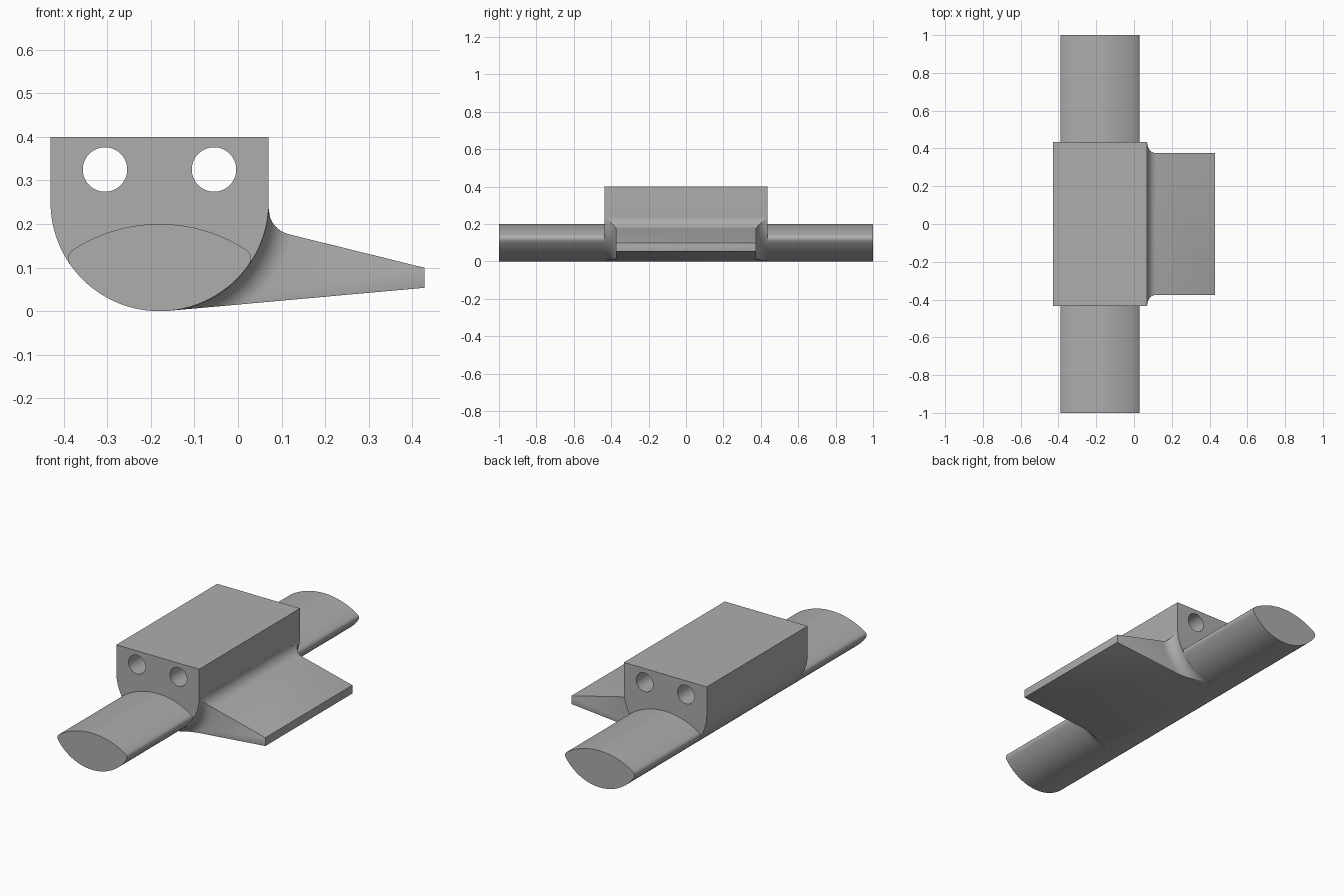
import bpy, bmesh, math
from math import sin, cos, acos, atan2, sqrt, hypot, radians, pi

if "Cube" in bpy.data.objects:
    bpy.data.objects.remove(bpy.data.objects["Cube"])

CX, CZ, R = -0.18, 0.25, 0.25        # centre and radius of the rounded underside
FX, FZ, FR = 0.13, 0.235, 0.06       # fillet above the fin
BODY_Y, FIN_Y = 0.435, 0.375

grey = bpy.data.materials.new("grey")
grey.diffuse_color = (0.42, 0.42, 0.42, 1)
grey.use_nodes = True
grey.node_tree.nodes["Principled BSDF"].inputs["Base Color"].default_value = grey.diffuse_color


def arc(cx, cz, r, a0, a1, n):
    return [(cx + r * cos(a0 + (a1 - a0) * i / n), cz + r * sin(a0 + (a1 - a0) * i / n))
            for i in range(n + 1)]


def finish(name, bm):
    bmesh.ops.recalc_face_normals(bm, faces=bm.faces)
    me = bpy.data.meshes.new(name)
    bm.to_mesh(me)
    bm.free()
    me.materials.append(grey)
    ob = bpy.data.objects.new(name, me)
    bpy.context.collection.objects.link(ob)
    bpy.ops.object.select_all(action='DESELECT')
    ob.select_set(True)
    bpy.context.view_layer.objects.active = ob
    bpy.ops.object.shade_smooth_by_angle(angle=radians(30))
    return ob


def prism(loops, y0, y1):
    """Extrude an outline and its holes along y."""
    bm = bmesh.new()
    ends = ([], [])
    for pts in loops:
        rings = [[bm.verts.new((x, y, z)) for x, z in pts] for y in (y0, y1)]
        n = len(pts)
        for i in range(n):
            j = (i + 1) % n
            bm.faces.new((rings[0][i], rings[0][j], rings[1][j], rings[1][i]))
        for k in (0, 1):
            ends[k].extend(bm.edges.get((rings[k][i], rings[k][(i + 1) % n])) for i in range(n))
        if len(loops) == 1:
            bm.faces.new(rings[0])
            bm.faces.new(rings[1])
    if len(loops) > 1:
        for e in ends:
            bmesh.ops.triangle_fill(bm, edges=e, use_beauty=True)
    return bm


# Body block: U-shaped section with two long through holes
outline = [(CX + R, 0.4), (CX - R, 0.4)] + arc(CX, CZ, R, pi, 2 * pi, 64)
holes = [arc(x, 0.325, 0.051, 0, 2 * pi, 40)[:-1] for x in (-0.305, -0.055)]
finish("body", prism([outline] + holes, -BODY_Y, BODY_Y))

# Shafts: lens-shaped section with softened corners
UR, UZ = 0.363, -0.163
t, u = acos(0.205 / R), acos(0.2 / UR)
lower = arc(CX, CZ, R, pi + t, 2 * pi - t, 48)
upper = arc(CX, UZ, UR, u, pi - u, 32)


def corner(p, c, q, n=6):
    return [tuple((1 - s) ** 2 * p[k] + 2 * s * (1 - s) * c[k] + s * s * q[k] for k in (0, 1))
            for s in (i / n for i in range(1, n))]


lens = (lower + corner(lower[-1], (CX + 0.217, 0.127), upper[0]) + upper
        + corner(upper[-1], (CX - 0.217, 0.127), lower[0]))
finish("front_shaft", prism([lens], -1, -BODY_Y + 0.005))
finish("back_shaft", prism([lens], BODY_Y - 0.005, 1))

# Fin: tapered wedge, tangent to the underside, filleted into the body on top
tang = radians(-84.9)
tx, tz = CX + R * cos(tang), CZ + R * sin(tang)
fillet = arc(FX, FZ, FR, radians(256), radians(177), 14)
fin = [(CX, CZ), (tx, tz), (0.428, 0.0537), (0.428, 0.0995)] + fillet
bm = prism([fin], -FIN_Y, FIN_Y)
edges = [e for e in bm.edges
         if (e.verts[0].co.x + e.verts[1].co.x) / 2 > 0.122
         and max(v.co.x for v in e.verts) > 0.4]
bmesh.ops.bevel(bm, geom=edges, offset=0.014, offset_type='OFFSET', segments=4,
                profile=0.5, affect='EDGES', clamp_overlap=True)
finish("fin", bm)

# Flares: concave fillets blending the fin ends into the body
D, fang = hypot(FX - CX, FZ - CZ), atan2(FZ - CZ, FX - CX)


def top_angle(d):
    q = R + d
    return fang - acos(min(1, (D * D + q * q - FR * FR) / (2 * D * q)))


def flare_section(d):
    q = R + d
    pts = [(CX, CZ), (tx, tz)]
    pts += arc(CX, CZ, q, tang + acos(R / q), top_angle(d), 32)
    for k in range(9, -1, -1):
        e = max(d * k / 10, 0.0002)
        a = top_angle(e)
        pts.append((CX + (R + e) * cos(a), CZ + (R + e) * sin(a)))
    return pts


for name, side in (("front_flare", -1), ("back_flare", 1)):
    layers = [(FIN_Y - 0.01, FR)]
    for i in range(13):
        a = pi / 2 * i / 12
        layers.append((FIN_Y + FR * (1 - cos(a)) - 0.001 * (i == 12),
                       max(FR * (1 - sin(a)), 0.0005)))
    bm = bmesh.new()
    rings = [[bm.verts.new((x, side * y, z)) for x, z in flare_section(d)] for y, d in layers]
    n = len(rings[0])
    for r0, r1 in zip(rings, rings[1:]):
        for i in range(n):
            j = (i + 1) % n
            bm.faces.new((r0[i], r0[j], r1[j], r1[i]))
    bm.faces.new(rings[0])
    bm.faces.new(rings[-1])
    finish(name, bm)
